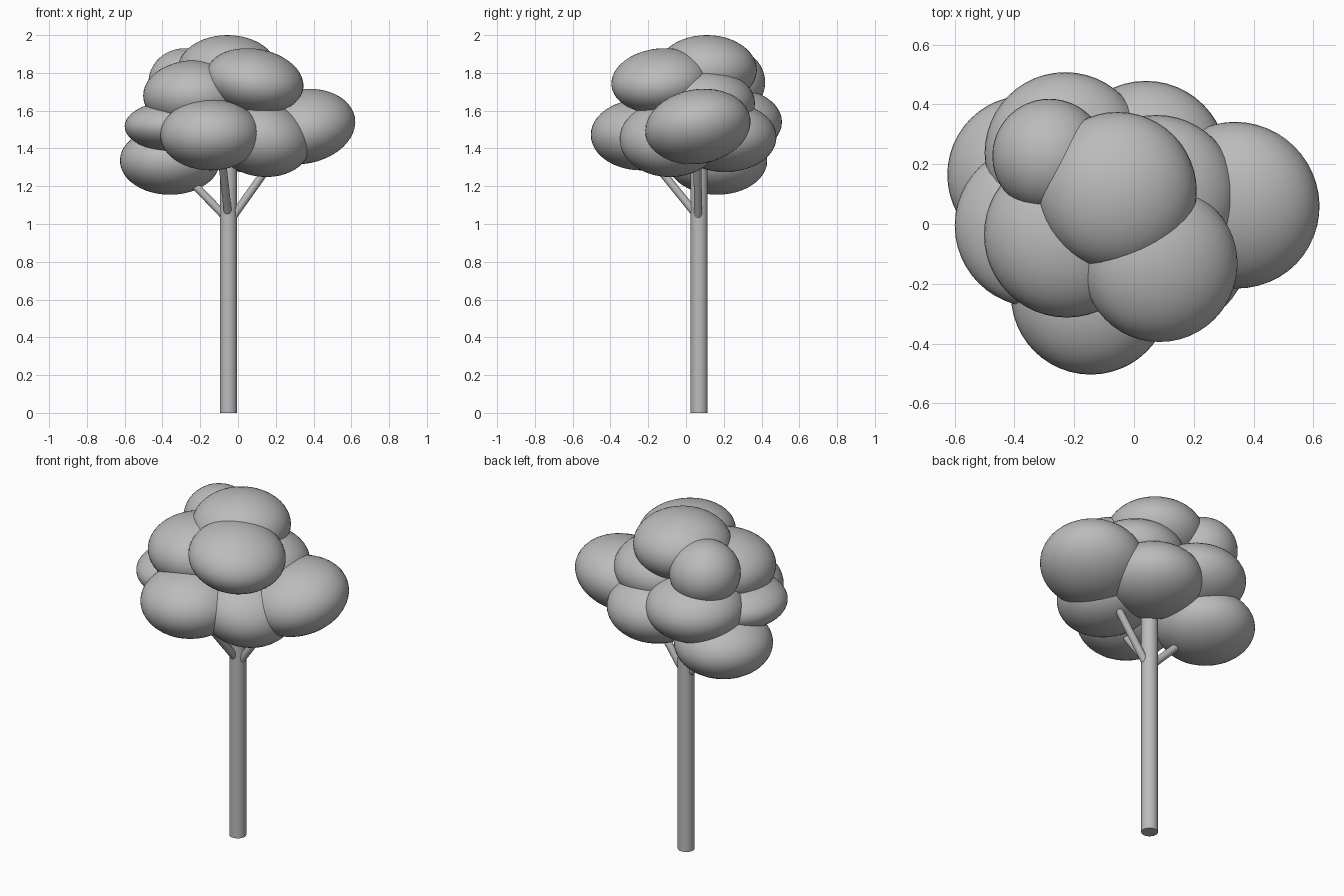
import bpy
from mathutils import Vector

if "Cube" in bpy.data.objects:
    bpy.data.objects.remove(bpy.data.objects["Cube"])

grey = bpy.data.materials.new("plain grey")
grey.diffuse_color = (0.5, 0.5, 0.5, 1)
grey.use_nodes = True
grey.node_tree.nodes["Principled BSDF"].inputs["Base Color"].default_value = grey.diffuse_color


def finish(name):
    ob = bpy.context.object
    ob.name = name
    ob.data.materials.append(grey)
    bpy.ops.object.shade_smooth_by_angle()
    return ob


def rod(name, start, end, radius):
    a, b = Vector(start), Vector(end)
    bpy.ops.mesh.primitive_cylinder_add(
        vertices=32, radius=radius, depth=(b - a).length, location=(a + b) / 2,
        rotation=(b - a).to_track_quat('Z', 'Y').to_euler())
    finish(name)


def clump(name, centre, radius, height, tilt=(0, 0)):
    bpy.ops.mesh.primitive_uv_sphere_add(
        segments=48, ring_count=24, radius=1, location=centre,
        rotation=(tilt[0], tilt[1], 0))
    bpy.context.object.scale = (radius, radius, height)
    finish(name)


# Trunk and the three forking branches
rod("trunk", (-0.05, 0.07, 0), (-0.05, 0.07, 1.45), 0.045)
rod("branch_left", (-0.05, 0.07, 1.02), (-0.32, 0.09, 1.30), 0.021)
rod("branch_right", (-0.04, 0.065, 1.02), (0.18, 0.06, 1.33), 0.021)
rod("branch_front", (-0.05, 0.07, 1.03), (-0.085, -0.18, 1.34), 0.021)

# Leaf clumps: name, centre, horizontal radius, half height, tilt
clumps = [
    ("low_left", (-0.36, 0.165, 1.335), 0.265, 0.18),
    ("low_front", (-0.145, -0.237, 1.472), 0.267, 0.188),
    ("low_right", (0.342, 0.063, 1.516), 0.281, 0.194, (0.17, -0.17)),
    ("low_centre", (0.12, -0.085, 1.45), 0.267, 0.198, (0, 0.2)),
    ("mid_left", (-0.327, -0.005, 1.517), 0.273, 0.137),
    ("mid_back_left", (-0.23, 0.238, 1.54), 0.27, 0.18),
    ("mid_back_right", (0.04, 0.207, 1.46), 0.272, 0.185),
    ("mid_right", (0.075, 0.095, 1.64), 0.27, 0.18),
    ("upper_left", (-0.225, -0.036, 1.68), 0.277, 0.187),
    ("upper_front", (0.088, -0.135, 1.758), 0.261, 0.168, (0.1, 0.17)),
    ("upper_back", (-0.283, 0.228, 1.75), 0.191, 0.18),
    ("top", (-0.055, 0.11, 1.815), 0.265, 0.185),
]
for name, *spec in clumps:
    clump("leaf_clump_" + name, *spec)
